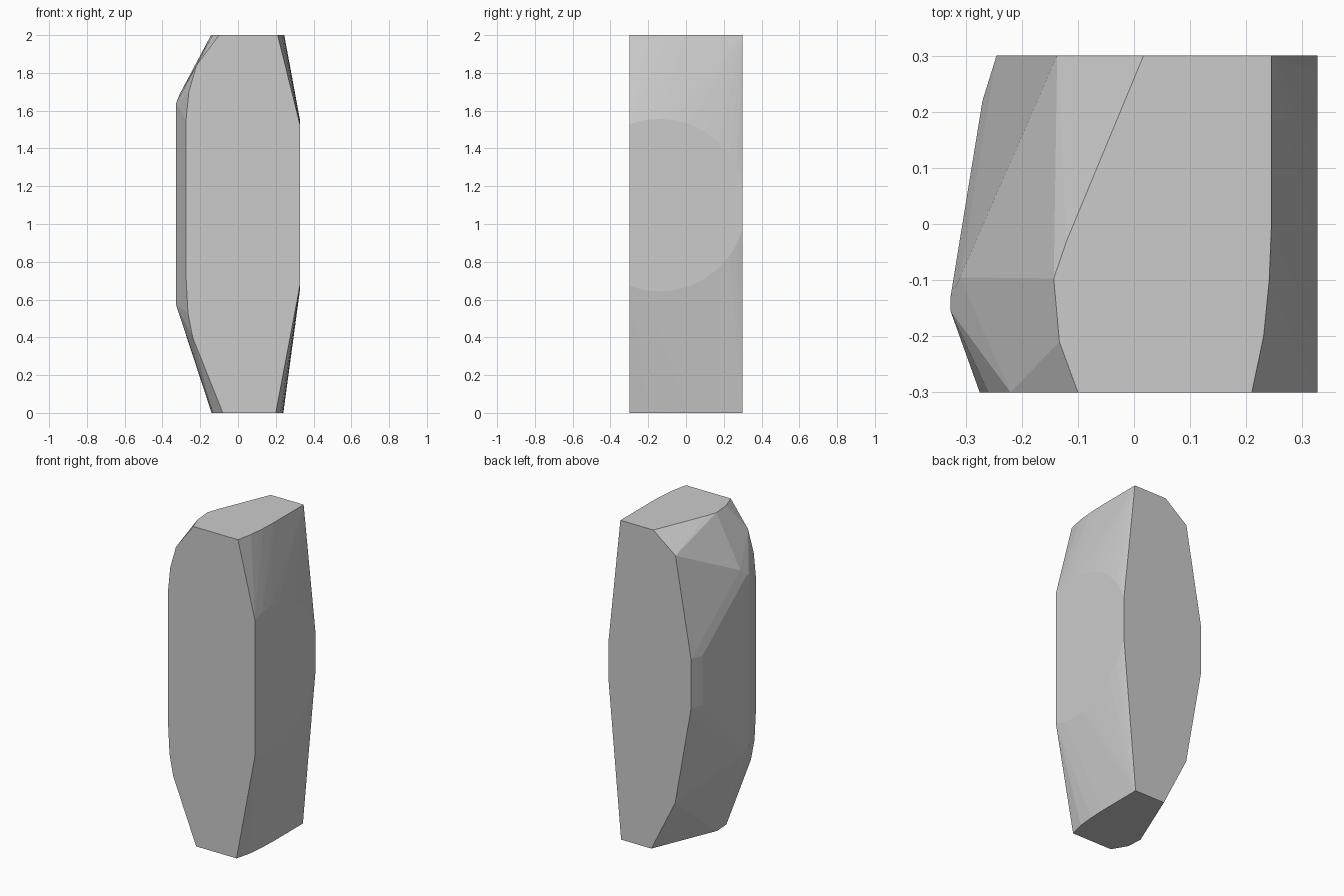
import bpy, bmesh, math

if "Cube" in bpy.data.objects:
    bpy.data.objects.remove(bpy.data.objects["Cube"])

pts = []

# Flat front face outline (x, z) at y = -0.3
front = [(-0.10, 2), (0.21, 2), (0.20, 0), (-0.08, 0), (-0.24, 0.40), (-0.265, 0.53),
         (-0.275, 0.72), (-0.275, 1.55), (-0.26, 1.70), (-0.22, 1.84)]
pts += [(x, -0.3, z) for x, z in front]

# Flat back face outline (x, z) at y = 0.3
back = [(0.245, 2), (0.017, 2), (-0.137, 1.88), (-0.245, 1.26),
        (-0.245, 0.95), (-0.135, 0.33), (0.03, 0), (0.24, 0)]
pts += [(x, 0.3, z) for x, z in back]

# Side corners of the flat top and bottom faces
rim = [(-0.133, -0.21), (0.231, -0.2), (0.241, -0.1), (0.245, 0)]
pts += [(x, y, 2) for x, y in rim + [(-0.143, -0.097), (-0.12, -0.03)]]
pts += [(x - 0.006 if x > 0 else x, y, 0) for x, y in rim + [(-0.14, -0.11)]]

# Bulging left side
for x, y, z0, z1 in [(-0.27, 0.22, 0.95, 1.26), (-0.31, -0.095, 0.52, 1.685),
                     (-0.327, -0.13, 0.57, 1.64), (-0.327, -0.155, 0.57, 1.64)]:
    pts += [(x, y, z0), (x, y, z1)]

# Flat right side: a large disc clipped by the front and back faces
cy, cz, r = -0.14, 1.10, 0.457
for y in (-0.3, -0.22, -0.14, -0.06, 0.02, 0.1, 0.17, 0.23, 0.27, 0.3):
    h = math.sqrt(r * r - (y - cy) ** 2)
    pts += [(0.327, y, cz - h), (0.327, y, cz + h)]

# Faceted stone = convex skin around the corner points
bm = bmesh.new()
for p in pts:
    bm.verts.new(p)
bmesh.ops.convex_hull(bm, input=bm.verts[:])
bmesh.ops.delete(bm, geom=[v for v in bm.verts if not v.link_faces], context='VERTS')
bmesh.ops.dissolve_limit(bm, angle_limit=math.radians(0.5), verts=bm.verts[:], edges=bm.edges[:])
bmesh.ops.recalc_face_normals(bm, faces=bm.faces[:])
mesh = bpy.data.meshes.new("standing_stone")
bm.to_mesh(mesh)
bm.free()
stone = bpy.data.objects.new("standing_stone", mesh)
bpy.context.collection.objects.link(stone)
